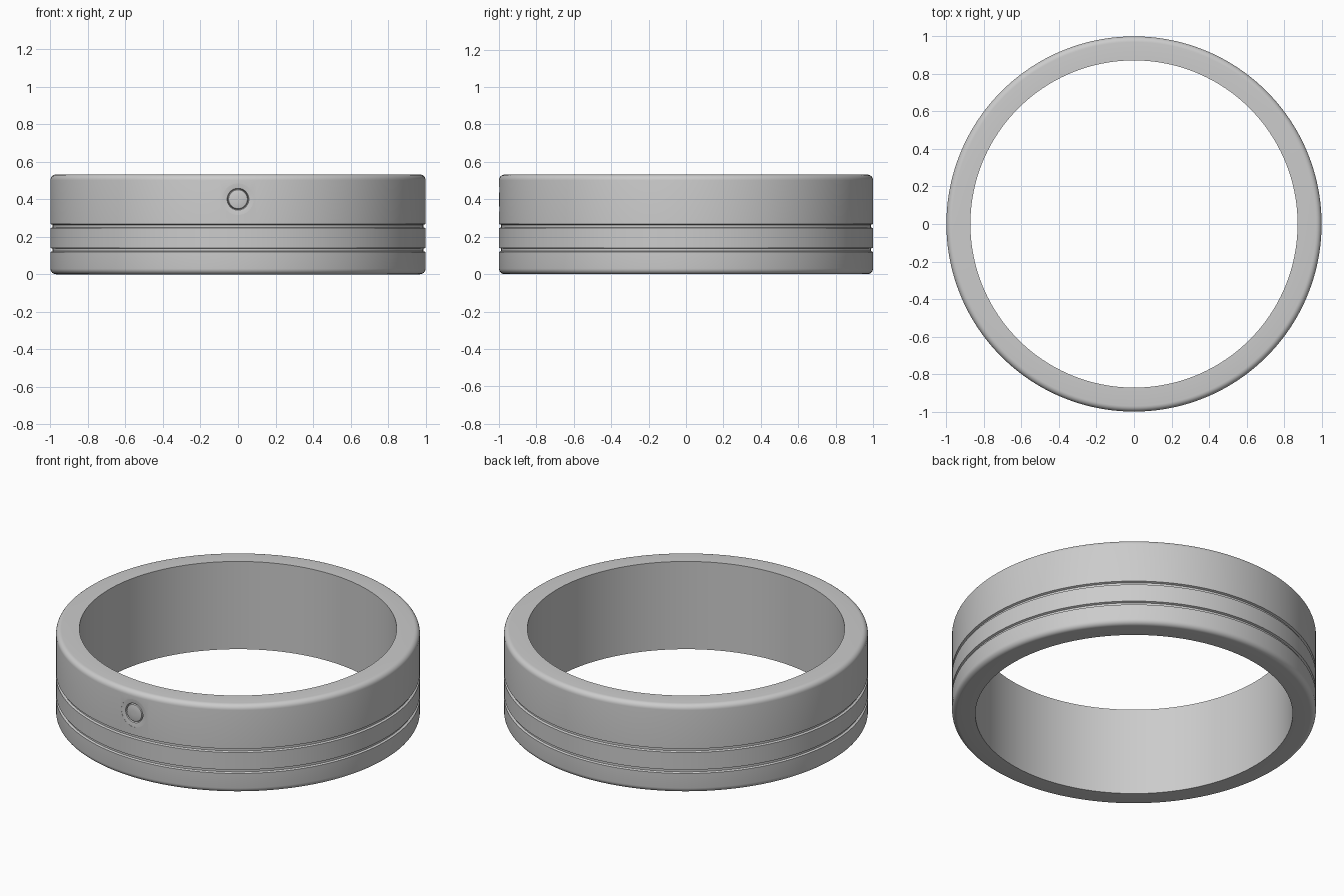
import bpy, bmesh, math

if "Cube" in bpy.data.objects:
    bpy.data.objects.remove(bpy.data.objects["Cube"])

R_OUT, R_IN, H, FILLET = 1.0, 0.872, 0.532, 0.03
STONE_Z = 0.40


def make_object(name, bm):
    bmesh.ops.recalc_face_normals(bm, faces=bm.faces)
    mesh = bpy.data.meshes.new(name)
    bm.to_mesh(mesh)
    bm.free()
    ob = bpy.data.objects.new(name, mesh)
    bpy.context.collection.objects.link(ob)
    return ob


def smooth(ob, angle=30):
    bpy.ops.object.select_all(action='DESELECT')
    bpy.context.view_layer.objects.active = ob
    ob.select_set(True)
    bpy.ops.object.shade_smooth_by_angle(angle=math.radians(angle))


def lathe(profile, steps):
    bm = bmesh.new()
    rings = []
    for i in range(steps):
        a = 2 * math.pi * i / steps
        rings.append([bm.verts.new((r * math.cos(a), r * math.sin(a), z)) for r, z in profile])
    n = len(profile)
    for i in range(steps):
        p, q = rings[i], rings[(i + 1) % steps]
        for j in range(n):
            k = (j + 1) % n
            bm.faces.new((p[j], q[j], q[k], p[k]))
    return bm


def corner(z, start):
    # quarter-round outer edge
    return [(R_OUT - FILLET + FILLET * math.cos(math.radians(start + 15 * i)),
             z + FILLET * math.sin(math.radians(start + 15 * i))) for i in range(7)]


def groove(z, w=0.011, d=0.012):
    return [(R_OUT, z - w), (R_OUT - d, z - w * 0.6), (R_OUT - d, z + w * 0.6), (R_OUT, z + w)]


# Band: square inner edges, rounded outer edges, two grooves
profile = [(R_IN, 0)] + corner(FILLET, -90) + groove(0.13) + groove(0.257) \
    + corner(H - FILLET, 0) + [(R_IN, H)]
band = make_object("ring_band", lathe(profile, 192))

# Round seat for the flush stone, cut into the front
bpy.ops.mesh.primitive_cylinder_add(vertices=48, radius=0.084, depth=0.08,
                                    location=(0, -1.015, STONE_Z), rotation=(math.pi / 2, 0, 0))
cutter = bpy.context.object
cutter.name = "seat_cutter"
mod = band.modifiers.new("seat", 'BOOLEAN')
mod.operation, mod.solver, mod.object = 'DIFFERENCE', 'EXACT', cutter
bpy.context.view_layer.objects.active = band
bpy.ops.object.modifier_apply(modifier=mod.name)
bpy.data.objects.remove(cutter)
smooth(band)


def curved_disc(name, rings, steps=48):
    # Concentric rings (radius, height) that follow the curve of the band
    bm = bmesh.new()
    loops = []
    for r, h in rings:
        loop = []
        for i in range(steps):
            a = 2 * math.pi * i / steps
            x = r * math.cos(a)
            y = -math.sqrt(R_OUT ** 2 - x * x) - h
            loop.append(bm.verts.new((x, y, STONE_Z + r * math.sin(a))))
        loops.append(loop)
    for p, q in zip(loops, loops[1:]):
        for i in range(steps):
            k = (i + 1) % steps
            bm.faces.new((p[i], p[k], q[k], q[i]))
    if rings[-1][0] < 0.03:
        bm.faces.new(loops[-1])
    smooth(make_object(name, bm))


# Flush bezel and the low stone inside it
curved_disc("stone_bezel", [(0.084, -0.022), (0.084, -0.001), (0.07, -0.002), (0.058, -0.004), (0.054, -0.015)])
curved_disc("stone", [(0.054, -0.015), (0.05, -0.004), (0.035, -0.001), (0.015, 0.0)])
